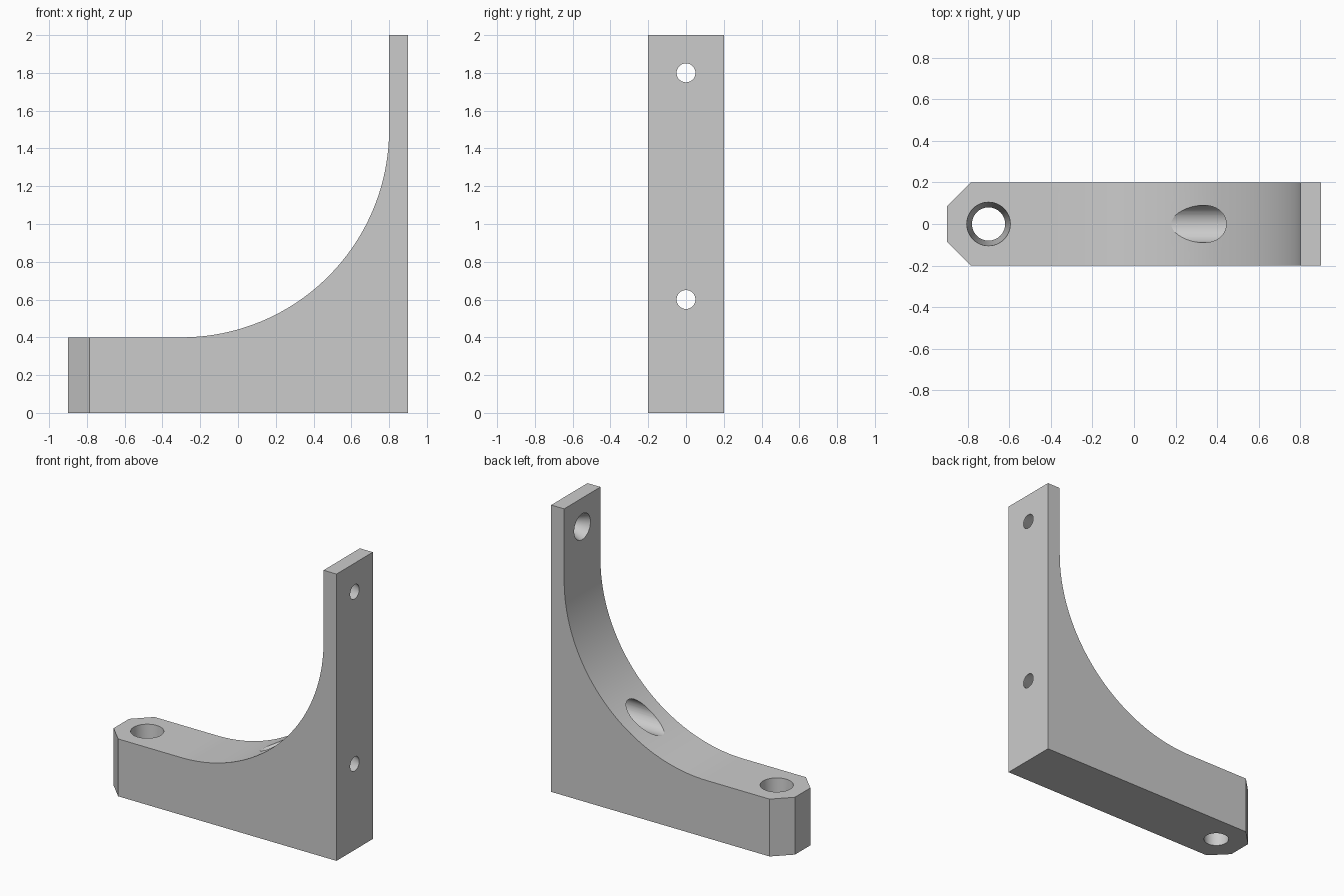
import bpy, bmesh, math
from mathutils import Matrix

cube = bpy.data.objects.get("Cube")
if cube:
    bpy.data.objects.remove(cube, do_unlink=True)

# Single plain grey
grey = bpy.data.materials.new("light grey")
grey.use_nodes = True
color = (0.6, 0.6, 0.6, 1.0)
grey.diffuse_color = color
grey.node_tree.nodes["Principled BSDF"].inputs["Base Color"].default_value = color


def make_object(name, bm):
    bmesh.ops.recalc_face_normals(bm, faces=bm.faces[:])
    mesh = bpy.data.meshes.new(name)
    bm.to_mesh(mesh)
    bm.free()
    mesh.materials.append(grey)
    obj = bpy.data.objects.new(name, mesh)
    bpy.context.collection.objects.link(obj)
    return obj


def lathe(name, profile, matrix, sides=48):
    """Closed solid turned about local z from (radius, height) pairs."""
    bm = bmesh.new()
    rings = []
    for r, h in profile:
        angles = [math.tau * i / sides for i in range(sides)]
        rings.append([bm.verts.new((r * math.cos(a), r * math.sin(a), h)) for a in angles])
    for low, high in zip(rings, rings[1:]):
        for i in range(sides):
            j = (i + 1) % sides
            bm.faces.new((low[i], low[j], high[j], high[i]))
    bm.faces.new(rings[0][::-1])
    bm.faces.new(rings[-1])
    bm.transform(matrix)
    return make_object(name, bm)


# Bracket body: foot, concave arc and upright plate, extruded across y
half_width, radius, steps = 0.2, 1.1, 56
outline = [(0.9, 0), (0.9, 2), (0.8, 2)]
for i in range(steps + 1):
    a = math.pi / 2 * i / steps
    outline.append((-0.3 + radius * math.cos(a), 1.5 - radius * math.sin(a)))
outline += [(-0.9, 0.4), (-0.9, 0)]

bm = bmesh.new()
side = bm.faces.new([bm.verts.new((x, -half_width, z)) for x, z in outline])
extruded = bmesh.ops.extrude_face_region(bm, geom=[side])["geom"]
moved = [v for v in extruded if isinstance(v, bmesh.types.BMVert)]
bmesh.ops.translate(bm, verts=moved, vec=(0, 2 * half_width, 0))
bmesh.ops.recalc_face_normals(bm, faces=bm.faces[:])

# Chamfered corners at the tip of the foot
corners = [e for e in bm.edges
           if all(v.co.x < -0.89 for v in e.verts)
           and abs(e.verts[0].co.z - e.verts[1].co.z) > 0.1]
bmesh.ops.bevel(bm, geom=corners, offset=0.115, segments=1, affect='EDGES')
body = make_object("bracket_body", bm)

# Tapered foot hole, and countersunk screw holes through the upright
cutters = [lathe("foot_hole_cutter", [(0.0775, -0.04), (0.1075, 0.44)],
                 Matrix.Translation((-0.7, 0, 0)))]
along_x = Matrix.Rotation(math.pi / 2, 4, 'Y')
for label, z in (("lower", 0.6), ("upper", 1.8)):
    cutters.append(lathe(label + "_screw_hole_cutter",
                         [(0.09, 0), (0.09, 0.805), (0.05, 0.895), (0.05, 1)],
                         Matrix.Translation((0, 0, z)) @ along_x))

bpy.ops.object.select_all(action='DESELECT')
body.select_set(True)
bpy.context.view_layer.objects.active = body
for cutter in cutters:
    cutter.hide_render = True
    cut = body.modifiers.new(cutter.name, 'BOOLEAN')
    cut.operation = 'DIFFERENCE'
    cut.solver = 'EXACT'
    cut.object = cutter
    bpy.ops.object.modifier_apply(modifier=cut.name)
    bpy.data.objects.remove(cutter, do_unlink=True)

# Smooth curves with crisp edges
bpy.ops.object.shade_smooth_by_angle(angle=math.radians(20))
